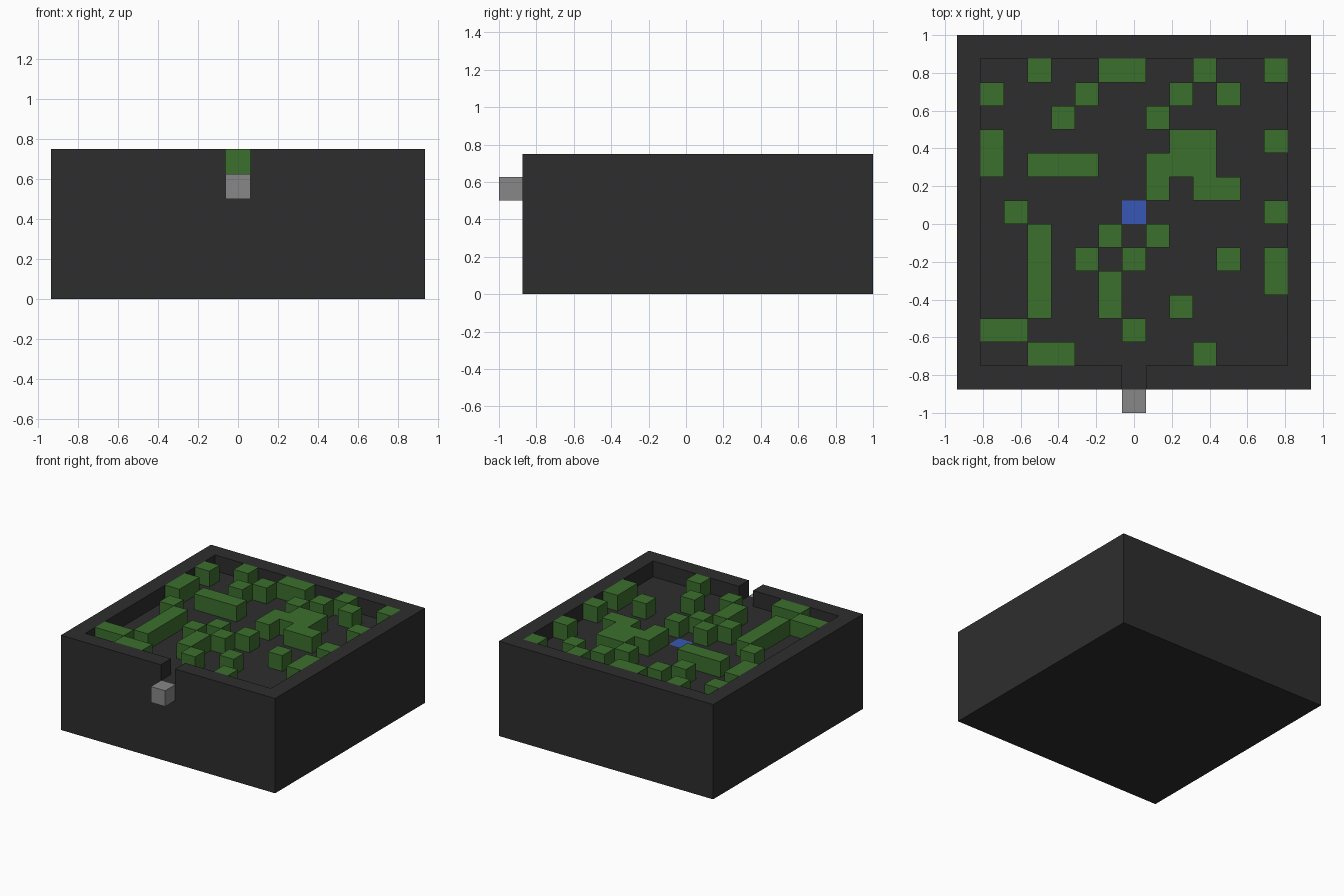
import bpy
import bmesh

default = bpy.data.objects.get("Cube")
if default:
    bpy.data.objects.remove(default, do_unlink=True)

U = 0.125                 # one block
FLOOR, TOP = 5 * U, 6 * U
N = 15                    # blocks along each side of the base


def make_material(name, rgb):
    mat = bpy.data.materials.new(name)
    mat.use_nodes = True
    color = (*rgb, 1.0)
    mat.diffuse_color = color
    mat.node_tree.nodes["Principled BSDF"].inputs["Base Color"].default_value = color
    return mat


STONE = make_material("dark stone", (0.027, 0.027, 0.027))
LEAF = make_material("hedge green", (0.045, 0.16, 0.026))
WATER = make_material("water blue", (0.038, 0.095, 0.47))
STEP = make_material("step grey", (0.245, 0.245, 0.245))


def build_blocks(name, cells, z0, z1, materials, bottom=True, accent=None):
    """Join grid cells (column, row from the back) into one mesh with no inner faces."""
    bm = bmesh.new()
    cells = set(cells)
    for col, row in sorted(cells):
        x0, y1 = (col - N / 2) * U, 1 - row * U
        x1, y0 = x0 + U, y1 - U
        ring = [(x0, y0), (x1, y0), (x1, y1), (x0, y1)]
        low = [bm.verts.new((x, y, z0)) for x, y in ring]
        high = [bm.verts.new((x, y, z1)) for x, y in ring]
        top = bm.faces.new(high)
        if (col, row) == accent:
            top.material_index = 1
        if bottom:
            bm.faces.new(low[::-1])
        # Sides in the order front, right, back, left
        for i, (dc, dr) in enumerate([(0, 1), (1, 0), (0, -1), (-1, 0)]):
            if (col + dc, row + dr) not in cells:
                j = (i + 1) % 4
                bm.faces.new((low[i], low[j], high[j], high[i]))
    bmesh.ops.remove_doubles(bm, verts=bm.verts[:], dist=0.0001)
    mesh = bpy.data.meshes.new(name)
    bm.to_mesh(mesh)
    bm.free()
    for mat in materials:
        mesh.materials.append(mat)
    obj = bpy.data.objects.new(name, mesh)
    bpy.context.collection.objects.link(obj)
    return obj


# Solid base with a blue pool tile in the courtyard floor
square = [(c, r) for c in range(N) for r in range(N)]
build_blocks("base", square, 0, FLOOR, [STONE, WATER], accent=(7, 7))

# Boundary wall with an entrance gap at the front
entrance = (7, N - 1)
wall = [(c, r) for c, r in square
        if (c in (0, N - 1) or r in (0, N - 1)) and (c, r) != entrance]
build_blocks("boundary_wall", wall, FLOOR, TOP, [STONE], bottom=False)

# Hedge plan, back row first
PLAN = [
    "..#..##..#..#",
    "#...#...#.#..",
    "...#...#.....",
    "#.......##..#",
    "#.###..###...",
    ".......#.##..",
    ".#..........#",
    "..#..#.#.....",
    "..#.#.#...#.#",
    "..#..#......#",
    "..#..#..#....",
    "##....#......",
    "..##.....#...",
]
hedges = [(c + 1, r + 1) for r, line in enumerate(PLAN)
          for c, mark in enumerate(line) if mark == "#"]
build_blocks("hedges", hedges, FLOOR, TOP, [LEAF], bottom=False)

# Entrance step outside the gap
build_blocks("entrance_step", [(7, N)], FLOOR - U, FLOOR, [STEP])
